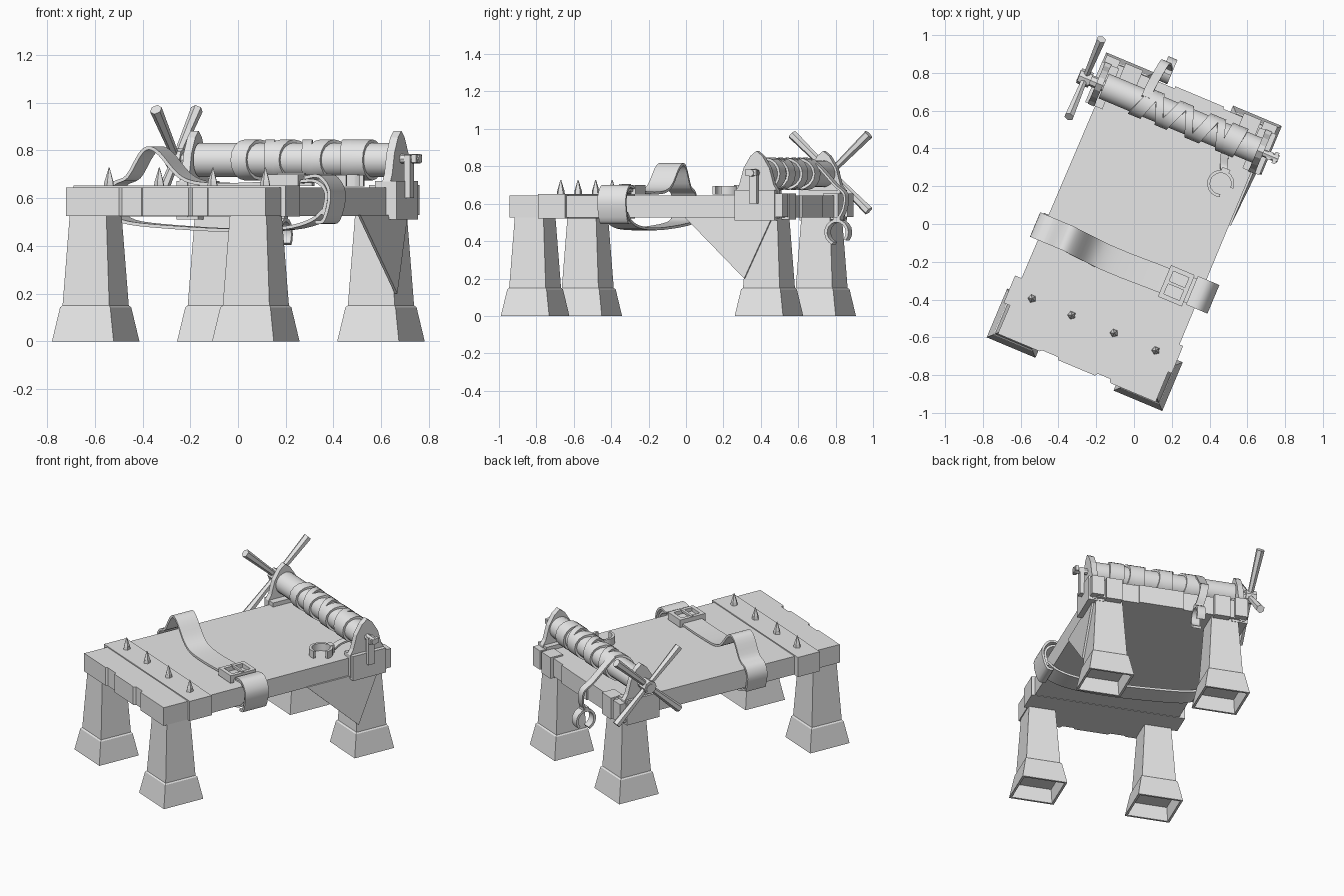
import bpy, bmesh, math
from mathutils import Vector, Matrix

if "Cube" in bpy.data.objects:
    bpy.data.objects.remove(bpy.data.objects["Cube"])

# The whole rack is modelled square to the axes, then each object is turned by TURN.
TURN = math.radians(-22.76)
grey = bpy.data.materials.new("plain_grey")
grey.diffuse_color = (0.8, 0.8, 0.8, 1)
grey.use_nodes = True
grey.node_tree.nodes["Principled BSDF"].inputs["Base Color"].default_value = grey.diffuse_color


def finish(name, bm, smooth=False):
    bmesh.ops.recalc_face_normals(bm, faces=bm.faces)
    me = bpy.data.meshes.new(name)
    bm.to_mesh(me)
    bm.free()
    me.materials.append(grey)
    ob = bpy.data.objects.new(name, me)
    bpy.context.collection.objects.link(ob)
    ob.rotation_euler.z = TURN
    if smooth:
        bpy.ops.object.select_all(action='DESELECT')
        ob.select_set(True)
        bpy.context.view_layer.objects.active = ob
        bpy.ops.object.shade_smooth_by_angle(angle=math.radians(35))
    return ob


def box(name, lo, hi):
    bm = bmesh.new()
    lo, hi = Vector(lo), Vector(hi)
    m = Matrix.Translation((lo + hi) / 2) @ Matrix.Diagonal((*(hi - lo), 1))
    bmesh.ops.create_cube(bm, size=1, matrix=m)
    return finish(name, bm)


def prism(name, pts, push):
    """Extrude a flat outline along push."""
    bm = bmesh.new()
    f = bm.faces.new([bm.verts.new(p) for p in pts])
    r = bmesh.ops.extrude_face_region(bm, geom=[f])
    bmesh.ops.translate(bm, vec=push, verts=[v for v in r['geom'] if isinstance(v, bmesh.types.BMVert)])
    return finish(name, bm)


def rod(name, a, b, r1, r2, n=16, smooth=True):
    a, b = Vector(a), Vector(b)
    d = b - a
    m = Matrix.Translation((a + b) / 2) @ d.to_track_quat('Z', 'Y').to_matrix().to_4x4()
    bm = bmesh.new()
    bmesh.ops.create_cone(bm, cap_ends=True, segments=n, radius1=r1, radius2=r2, depth=d.length, matrix=m)
    return finish(name, bm, smooth)


def curve(pts, steps=4):
    """Catmull-Rom points through pts."""
    p = [Vector(q) for q in pts]
    p = [p[0]] + p + [p[-1]]
    out = []
    for i in range(1, len(p) - 2):
        a, b, c, d = p[i - 1:i + 3]
        for k in range(steps):
            t = k / steps
            out.append(0.5 * (2 * b + (c - a) * t + (2 * a - 5 * b + 4 * c - d) * t * t
                              + (3 * b - a - 3 * c + d) * t ** 3))
    return out + [p[-2]]


def ribbon(name, pts, axis, half, thick, closed=False):
    """Flat band along pts; axis gives the direction of its width."""
    bm = bmesh.new()
    axis = Vector(axis)
    rings = []
    n = len(pts)
    for i, p in enumerate(pts):
        if closed:
            t = pts[(i + 1) % n] - pts[i - 1]
        else:
            t = pts[min(i + 1, n - 1)] - pts[max(i - 1, 0)]
        up = t.cross(axis).normalized() * thick / 2
        rings.append([bm.verts.new(p + axis * half * s + up * q)
                      for s, q in ((-1, -1), (1, -1), (1, 1), (-1, 1))])
    for i in range(n if closed else n - 1):
        a, b = rings[i], rings[(i + 1) % n]
        for k in range(4):
            bm.faces.new((a[k], a[(k + 1) % 4], b[(k + 1) % 4], b[k]))
    if not closed:
        bm.faces.new(rings[0])
        bm.faces.new(rings[-1])
    return finish(name, bm, True)


# Table top with chipped front and back edges
outline = [(-.44, -.815), (-.2, -.815), (-.19, -.805), (-.1, -.805), (-.09, -.82), (.12, -.82),
           (.13, -.805), (.2, -.805), (.21, -.825), (.47, -.825), (.465, .745), (.2, .745), (.2, .757),
           (-.08, .757), (-.08, .745), (-.43, .745)]
prism("table_top", [(x, y, .525) for x, y in outline], (0, 0, .12))

# Legs: flared foot with hollow underside, ledge, tapered post
for x, sx in ((-.347, "left"), (.381, "right")):
    for y, sy in ((-.715, "front"), (.641, "back")):
        bm = bmesh.new()
        prev = None
        for h, z in ((.07, .09), (.118, .09), (.126, 0), (.14, 0), (.114, .142), (.106, .15), (.083, .53)):
            ring = [bm.verts.new((x + h * a, y + h * b, z)) for a, b in ((-1, -1), (1, -1), (1, 1), (-1, 1))]
            if prev:
                for k in range(4):
                    bm.faces.new((prev[k], prev[(k + 1) % 4], ring[(k + 1) % 4], ring[k]))
            else:
                bm.faces.new(ring)
            prev = ring
        bm.faces.new(prev)
        finish(f"{sy}_{sx}_leg", bm)

# Side gusset running down to the back right leg
prism("side_gusset", [(.464, .19, .53), (.484, .545, .2), (.466, .70, .53)], (.012, 0, 0))

# Plank wrapped over the front, with spikes
box("spike_plank", (-.475, -.652, .522), (.49, -.495, .652))
for x in (-.345, -.117, .126, .365):
    rod("spike_base", (x, -.573, .648), (x, -.573, .672), .023, .02, 5, False)
    rod("spike", (x, -.573, .67), (x, -.573, .728), .02, .002, 5, False)

# Belt: humped strap over the top, and the sling below
top_path = curve([(-.455, -.205, .51), (-.475, -.205, .6), (-.45, -.205, .66), (-.39, -.205, .69),
                  (-.33, -.205, .785), (-.29, -.205, .81), (-.24, -.21, .785), (-.16, -.215, .7),
                  (-.08, -.22, .665), (.05, -.22, .657), (.2, -.215, .66), (.38, -.21, .67),
                  (.47, -.205, .67), (.515, -.205, .62), (.5, -.205, .53)])
ribbon("belt_top", top_path, (0, 1, 0), .07, .014)
ribbon("belt_sling", curve([(-.46, -.2, .525), (-.38, -.2, .495), (-.15, -.2, .475), (.1, -.2, .465),
                            (.32, -.2, .475), (.44, -.2, .505), (.5, -.2, .55)]), (0, 1, 0), .07, .014)
# Folded belt tail at the right edge
ribbon("belt_tail", curve([(.42, -.205, .685), (.49, -.205, .69), (.535, -.205, .62), (.51, -.205, .51),
                           (.47, -.205, .5)]), (0, 1, 0), .082, .014)

# Buckle frame and prong
for y in (-.305, -.15):
    box("buckle_side", (.265, y, .65), (.4, y + .025, .7))
for x in (.265, .378):
    box("buckle_bar", (x, -.3, .672), (x + .024, -.13, .7))
box("buckle_prong", (.27, -.222, .69), (.395, -.206, .705))

# Roller with axle
V, Z = .612, .76
rod("roller", (-.43, V, Z), (.47, V, Z), .072, .072, 18)
rod("axle", (-.575, V, Z), (-.4, V, Z), .03, .03, 8)

# Arched end plates on base brackets
arch = [(-.12, .52), (-.12, .67), (-.1, .7), (-.075, .79), (-.035, .855), (0, .882),
        (.035, .855), (.075, .79), (.1, .7), (.12, .67), (.12, .52)]
for side, x0 in (("left", -.472), ("right", .45)):
    prism(side + "_end_plate", [(x0, V + a, z) for a, z in arch], (.036, 0, 0))
for side, x0, x1 in (("left", -.488, -.39), ("right", .415, .512)):
    box(side + "_bracket", (x0, .495, .51), (x1, .728, .672))
    box(side + "_corner_block", (x0 + .01, .725, .53), (x1 - .01, .77, .655))
for x in (-.37, .31):
    box("back_clamp", (x, .68, .515), (x + .1, .768, .655))

# Four-spoke turning wheel
rod("wheel_hub", (-.572, V, Z + .005), (-.505, V, Z + .005), .042, .042, 8)
for sy in (-1, 1):
    for sz in (-1, 1):
        rod("wheel_spoke", (-.537, V, .766), (-.537, V + sy * .222, .766 + sz * .205), .017, .026, 6, False)

# Locking latch on the right
rod("latch_pin", (.48, V, .765), (.572, V, .765), .02, .02, 8)
box("latch_bar", (.508, V - .022, .6), (.535, V + .022, .78))
box("latch_cap", (.545, V - .032, .75), (.566, V + .032, .782))

# Wraps round the roller: slanted bands
for x, slant, half in ((-.19, .03, .035), (-.11, -.03, .022), (-.03, .035, .03), (.06, -.03, .022),
                       (.15, .03, .032), (.24, -.025, .022), (.31, .01, .045)):
    pts = [Vector((x + slant * math.cos(a), V + .079 * math.cos(a), Z + .079 * math.sin(a)))
           for a in (math.tau * i / 16 for i in range(16))]
    ribbon("roller_wrap", pts, (1, 0, 0), half, .014, True)

# Straps leading off the roller to the cuffs
ribbon("front_strap", curve([(.3, V, .682), (.3, .53, .672), (.32, .47, .66), (.335, .44, .672)]),
       (1, 0, 0), .022, .012)
ribbon("back_strap", curve([(-.2, V + .03, .835), (-.2, .7, .79), (-.19, .79, .70), (-.18, .85, .65),
                            (-.165, .85, .57), (-.15, .82, .51)]), (1, 0, 0), .025, .012)


# Open cuffs: one lying on the table, one hanging at the back
def arc(centre, e1, e2, r, start):
    c, e1, e2 = Vector(centre), Vector(e1), Vector(e2)
    return [c + r * (e1 * math.cos(a) + e2 * math.sin(a))
            for a in (math.radians(start + 290 * i / 14) for i in range(15))]


ribbon("table_cuff", arc((.34, .375, .672), (1, 0, 0), (0, 1, 0), .064, 0), (0, 0, 1), .024, .016)
ribbon("hanging_cuff", arc((-.15, .82, .447), (0, 1, 0), (0, 0, 1), .062, -40), (1, 0, 0), .026, .016)
box("table_cuff_hinge", (.315, .43, .648), (.36, .46, .7))
box("hanging_cuff_hinge", (-.175, .80, .5), (-.125, .84, .528))
